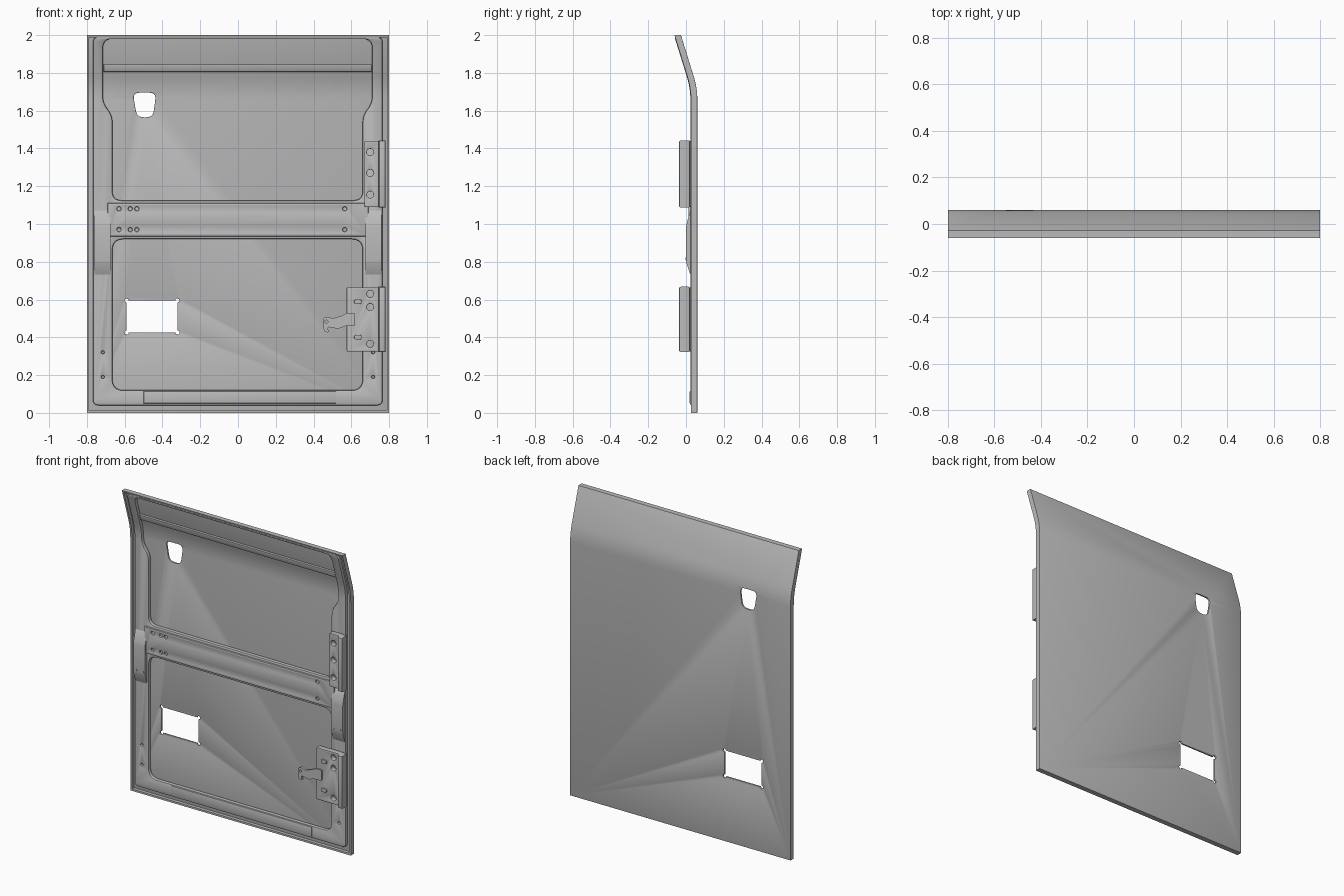
import bpy, bmesh
from math import cos, sin, pi, atan2, radians
from mathutils import Vector

cube = bpy.data.objects.get("Cube")
if cube:
    bpy.data.objects.remove(cube)

grey = bpy.data.materials.new("primer_grey")
grey.use_nodes = True
colour = (0.5, 0.5, 0.5, 1)
grey.diffuse_color = colour
grey.node_tree.nodes["Principled BSDF"].inputs["Base Color"].default_value = colour


# Outline helpers, all in (x, z)
def rounded(pts, r, steps=5):
    out, n = [], len(pts)
    for i in range(n):
        p = Vector(pts[i])
        a, b = Vector(pts[i - 1]) - p, Vector(pts[(i + 1) % n]) - p
        k = min(r, a.length * 0.45, b.length * 0.45)
        s, e = p + a.normalized() * k, p + b.normalized() * k
        for j in range(steps + 1):
            t = j / steps
            out.append(s * (1 - t) ** 2 + p * 2 * t * (1 - t) + e * t * t)
    return out


def rect(x0, x1, z0, z1, r=0.0):
    pts = [(x0, z0), (x1, z0), (x1, z1), (x0, z1)]
    return rounded(pts, r) if r else pts


def circle(x, z, r, n=14):
    return [(x + r * cos(2 * pi * i / n), z + r * sin(2 * pi * i / n)) for i in range(n)]


def eared_rect(x0, x1, z0, z1, r):
    # Rectangle with a round relief at every corner
    cx, cz, out = (x0 + x1) / 2, (z0 + z1) / 2, []
    for x, z in rect(x0, x1, z0, z1):
        d = atan2(1 if z > cz else -1, 1 if x > cx else -1)
        for i in range(10):
            a = d + radians(-135 + 30 * i)
            out.append((x + r * cos(a), z + r * sin(a)))
    return out


def lean(z):
    # Forward lean of the top part, with a soft bend
    start, end, slope = 1.66, 1.78, 0.31
    if z < start:
        return 0.0
    if z < end:
        return slope * (z - start) ** 2 / (2 * (end - start))
    return slope * (z - (start + end) / 2)


def finish(obj):
    obj.data.materials.clear()
    obj.data.materials.append(grey)
    bpy.ops.object.select_all(action='DESELECT')
    obj.select_set(True)
    bpy.context.view_layer.objects.active = obj
    bpy.ops.object.shade_smooth_by_angle(angle=radians(32))
    return obj


def add_mesh(name, bm):
    bmesh.ops.recalc_face_normals(bm, faces=bm.faces)
    mesh = bpy.data.meshes.new(name)
    bm.to_mesh(mesh)
    bm.free()
    obj = bpy.data.objects.new(name, mesh)
    bpy.context.collection.objects.link(obj)
    return finish(obj)


def plate(name, loops, front, back, bevel=0.0):
    # Filled outline with holes, given depth and bevel, then leaned
    cu = bpy.data.curves.new(name + "_outline", 'CURVE')
    cu.dimensions, cu.fill_mode = '2D', 'BOTH'
    cu.extrude = (back - front) / 2 - bevel
    cu.bevel_depth, cu.offset, cu.bevel_resolution = bevel, -bevel, 1
    for loop in loops:
        sp = cu.splines.new('POLY')
        sp.points.add(len(loop) - 1)
        for p, (x, z) in zip(sp.points, loop):
            p.co = (x, z, 0, 1)
        sp.use_cyclic_u = True
    tmp = bpy.data.objects.new(name + "_outline", cu)
    bpy.context.collection.objects.link(tmp)
    bpy.context.view_layer.update()
    dg = bpy.context.evaluated_depsgraph_get()
    mesh = bpy.data.meshes.new_from_object(tmp.evaluated_get(dg))
    bpy.data.objects.remove(tmp)
    bm = bmesh.new()
    bm.from_mesh(mesh)
    bpy.data.meshes.remove(mesh)
    for v in bm.verts:
        x, z, d = v.co
        v.co = (x, (front + back) / 2 - d, z)
    bmesh.ops.remove_doubles(bm, verts=bm.verts, dist=0.0001)
    for i in range(7):
        bmesh.ops.bisect_plane(bm, geom=bm.verts[:] + bm.edges[:] + bm.faces[:],
                               plane_co=(0, 0, 1.66 + 0.02 * i), plane_no=(0, 0, 1))
    for v in bm.verts:
        v.co.y -= lean(v.co.z)
    return add_mesh(name, bm)


def extrude_x(name, profile, x0, x1):
    # Side profile in (y, z) swept across x
    bm = bmesh.new()
    face = bm.faces.new([bm.verts.new((x0, y, z)) for y, z in profile])
    ext = bmesh.ops.extrude_face_region(bm, geom=[face])
    for v in ext["geom"]:
        if isinstance(v, bmesh.types.BMVert):
            v.co.x = x1
    return add_mesh(name, bm)


# Outer skin with its two cut-outs
window = rounded([(-0.557, 1.695), (-0.433, 1.695), (-0.45, 1.565), (-0.535, 1.565)], 0.035)
service_hole = eared_rect(-0.59, -0.32, 0.425, 0.595, 0.011)
plate("outer_skin", [rect(-0.8, 0.8, 0, 2), window, service_hole], 0.048, 0.06, 0.002)

# Folded lip around the skin
plate("edge_lip", [rect(-0.8, 0.8, 0, 2), rect(-0.788, 0.788, 0.012, 1.988)], 0.026, 0.05)

# Pressed inner frame
lower_opening = rect(-0.665, 0.66, 0.12, 0.92, 0.06)
upper_opening = rounded([(-0.665, 1.125), (0.66, 1.125), (0.66, 1.575), (0.71, 1.64),
                         (0.71, 1.98), (-0.715, 1.98), (-0.715, 1.64), (-0.665, 1.575)], 0.05)
small_holes = [circle(s * 0.715, z, 0.007) for s in (-1, 1) for z in (0.19, 0.32)]
plate("inner_frame", [rect(-0.768, 0.765, 0.04, 1.99, 0.03), lower_opening, upper_opening]
      + small_holes, 0.023, 0.05, 0.008)

# Waist belt with fixing holes
belt_holes = [circle(x, z, 0.01) for x in (-0.63, -0.57, -0.535, 0.565) for z in (0.97, 1.08)]
plate("waist_belt", [rect(-0.69, 0.69, 0.935, 1.11)] + belt_holes, 0.012, 0.03, 0.008)

# Raised pads on both side pillars
pad = [(0.03, 0.72), (0.022, 0.735), (0.003, 0.79), (0.0, 0.81), (0.0, 0.98),
       (0.003, 1.0), (0.022, 1.07), (0.03, 1.08)]
for side, sign in (("left", 1), ("right", -1)):
    extrude_x(side + "_pillar_pad", pad, sign * 0.675, sign * 0.76)
    for i, x in enumerate((0.69, 0.74)):
        plate(f"{side}_pad_stud_{i + 1}", [circle(sign * x, 0.815, 0.007)], -0.003, 0.002)

# Bottom rail stiffener and upper crossbar
plate("bottom_rail", [rect(-0.5, 0.52, 0.05, 0.115)], 0.018, 0.03, 0.006)
plate("upper_crossbar", [rect(-0.712, 0.708, 1.805, 1.845)], 0.03, 0.05, 0.006)


# Hinges on the left edge: leaf with bolt holes, and barrel
def hinge(name, x0, z0, z1, bolts):
    holes = [circle(0.7, z, 0.018, 20) for z in bolts]
    plate(name + "_leaf", [rect(x0, 0.75, z0, z1, 0.008)] + holes, -0.012, 0.024, 0.003)
    plate(name + "_barrel", [rect(0.745, 0.78, z0 - 0.003, z1 + 0.003)], -0.037, 0.022, 0.01)


hinge("upper_hinge", 0.67, 1.09, 1.44, (1.155, 1.27, 1.38))
hinge("lower_hinge", 0.575, 0.325, 0.665, (0.365, 0.56, 0.63))

# Door check arm and its guides
arm = [(0.62, 0.53), (0.58, 0.53), (0.55, 0.515), (0.5, 0.5), (0.475, 0.51), (0.45, 0.5),
       (0.455, 0.43), (0.48, 0.425), (0.475, 0.455), (0.53, 0.445), (0.57, 0.46), (0.62, 0.46)]
plate("check_arm", [rounded(arm, 0.008, 3), circle(0.468, 0.483, 0.008)], -0.022, -0.006)
for i, z in enumerate((0.4, 0.588)):
    plate(f"check_guide_{i + 1}", [rect(0.615, 0.655, z - 0.012, z + 0.012, 0.01)], -0.022, -0.01, 0.003)
